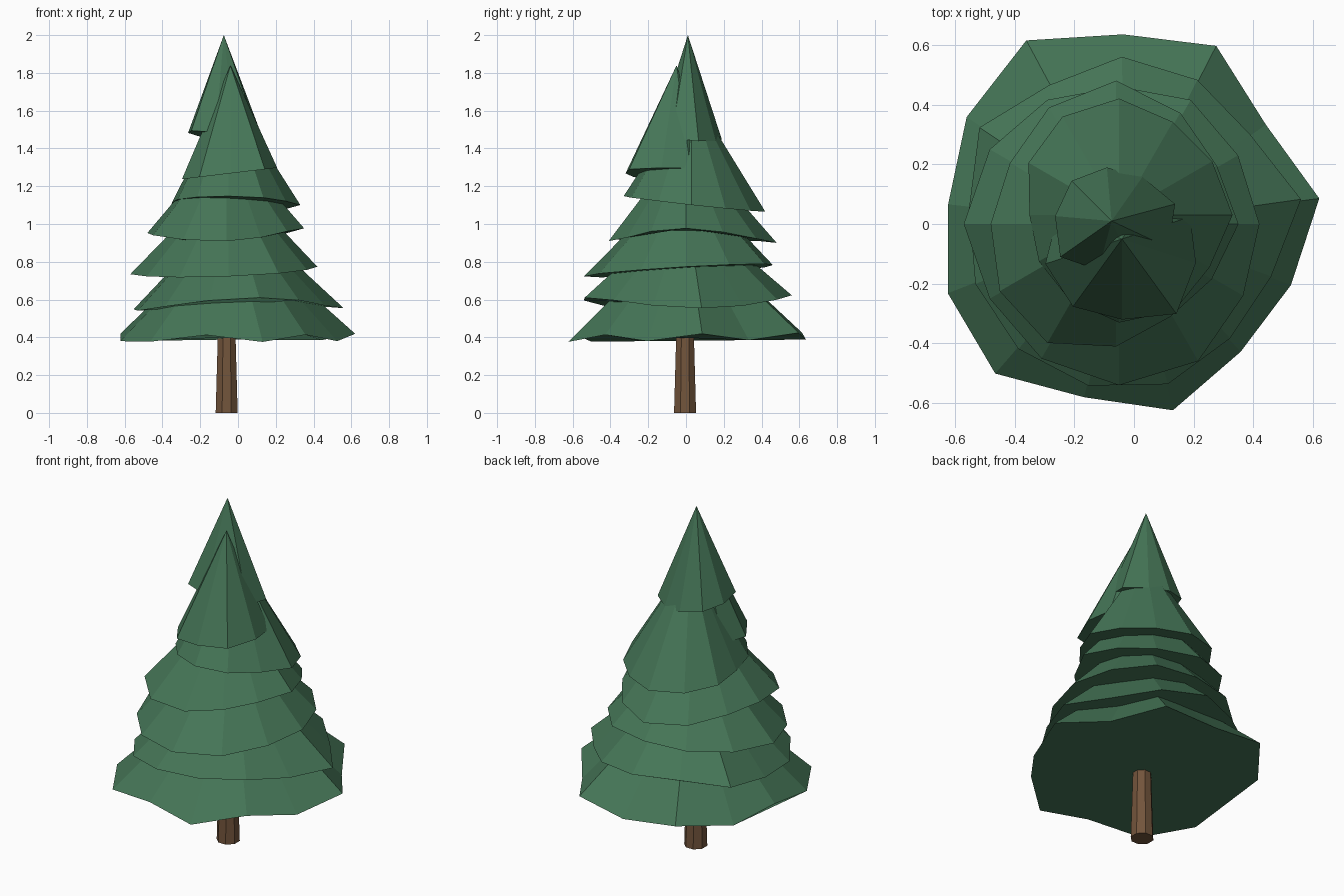
import bpy, bmesh, math

if "Cube" in bpy.data.objects:
    bpy.data.objects.remove(bpy.data.objects["Cube"])


def material(name, rgb):
    m = bpy.data.materials.new(name)
    m.diffuse_color = (*rgb, 1)
    m.use_nodes = True
    m.node_tree.nodes["Principled BSDF"].inputs["Base Color"].default_value = m.diffuse_color
    return m


def add_cone(name, base, tip, mat):
    """Closed low-poly solid from a base ring to a tip ring or a single tip point."""
    bm = bmesh.new()
    b = [bm.verts.new(p) for p in base]
    t = [bm.verts.new(p) for p in tip]
    n = len(b)
    for i in range(n):
        j = (i + 1) % n
        bm.faces.new((b[i], b[j], t[0]) if len(t) == 1 else (b[i], b[j], t[j], t[i]))
    bm.faces.new(b[::-1])
    if len(t) > 1:
        bm.faces.new(t)
    me = bpy.data.meshes.new(name)
    bm.to_mesh(me)
    bm.free()
    me.materials.append(mat)
    ob = bpy.data.objects.new(name, me)
    bpy.context.collection.objects.link(ob)
    return ob


green = material("needles", (0.06, 0.18, 0.095))
brown = material("bark", (0.17, 0.09, 0.045))


# Trunk: slightly tapered octagon
def ring(r, z):
    return [(-0.06 + r * math.cos(a), -0.005 + r * math.sin(a), z)
            for a in (math.tau * (i + 0.5) / 8 for i in range(8))]


add_cone("trunk", ring(0.063, 0), ring(0.045, 0.6), brown)


# Branch tier: cone with uneven rim radii; the rim is tilted in x and y,
# bent into a saddle (height, peak angle) and optionally zigzags
def tier(name, apex, z, tilt, saddle, start, radii, zigzag=0):
    rim = []
    for i, r in enumerate(radii):
        a = math.radians(start) + math.tau * i / len(radii)
        dx, dy = r * math.cos(a), r * math.sin(a)
        dz = tilt[0] * dx + tilt[1] * dy
        dz += saddle[0] * math.cos(2 * (a - math.radians(saddle[1])))
        dz += zigzag * (1 if (i % 2 == 0) != (i > 7) else -1)
        rim.append((apex[0] + dx, apex[1] + dy, z + dz))
    add_cone(name, rim, [apex], green)


tier("branch_tier_1", (-0.03, 0, 1.0), 0.40, (0, 0.01), (0, 0), 7.5,
     (.656, .577, .67, .635, .698, .64, .596, .637, .663, .596, .644, .577, .592), 0.018)
tier("branch_tier_2", (-0.03, 0, 1.10), 0.582, (0.01, 0.015), (0.035, 102), 8,
     (.595, .515, .54, .56, .53, .585, .525, .54, .55, .555, .555, .52, .52))
tier("branch_tier_3", (-0.05, 0, 1.27), 0.755, (0.04, 0.06), (0, 0), 0,
     (.47, .46, .48, .46, .48, .5, .52, .5, .52, .54, .53, .48))
tier("branch_tier_4", (-0.06, 0, 1.45), 0.935, (0.03, -0.01), (0.03, 0), 0,
     (.41, .39, .43, .48, .45, .41, .42, .45, .46, .41, .36, .37))
tier("branch_tier_5", (-0.05, 0.03, 1.70), 1.108, (-0.02, -0.11), (0, 0), 0,
     (.38, .36, .36, .39, .38, .35, .30, .31, .33, .36, .37, .35))
tier("branch_tier_6", (-0.04, -0.05, 1.84), 1.268, (0.12, 0), (0, 0), -18,
     (.26, .24, .22, .18, .18, .23, .27, .28, .27, .31))
tier("branch_tier_7", (-0.075, 0.01, 2.0), 1.465, (-0.1, -0.1), (0, 0), 15,
     (.22, .18, .18, .19, .19, .21, .17, .15, .21))
